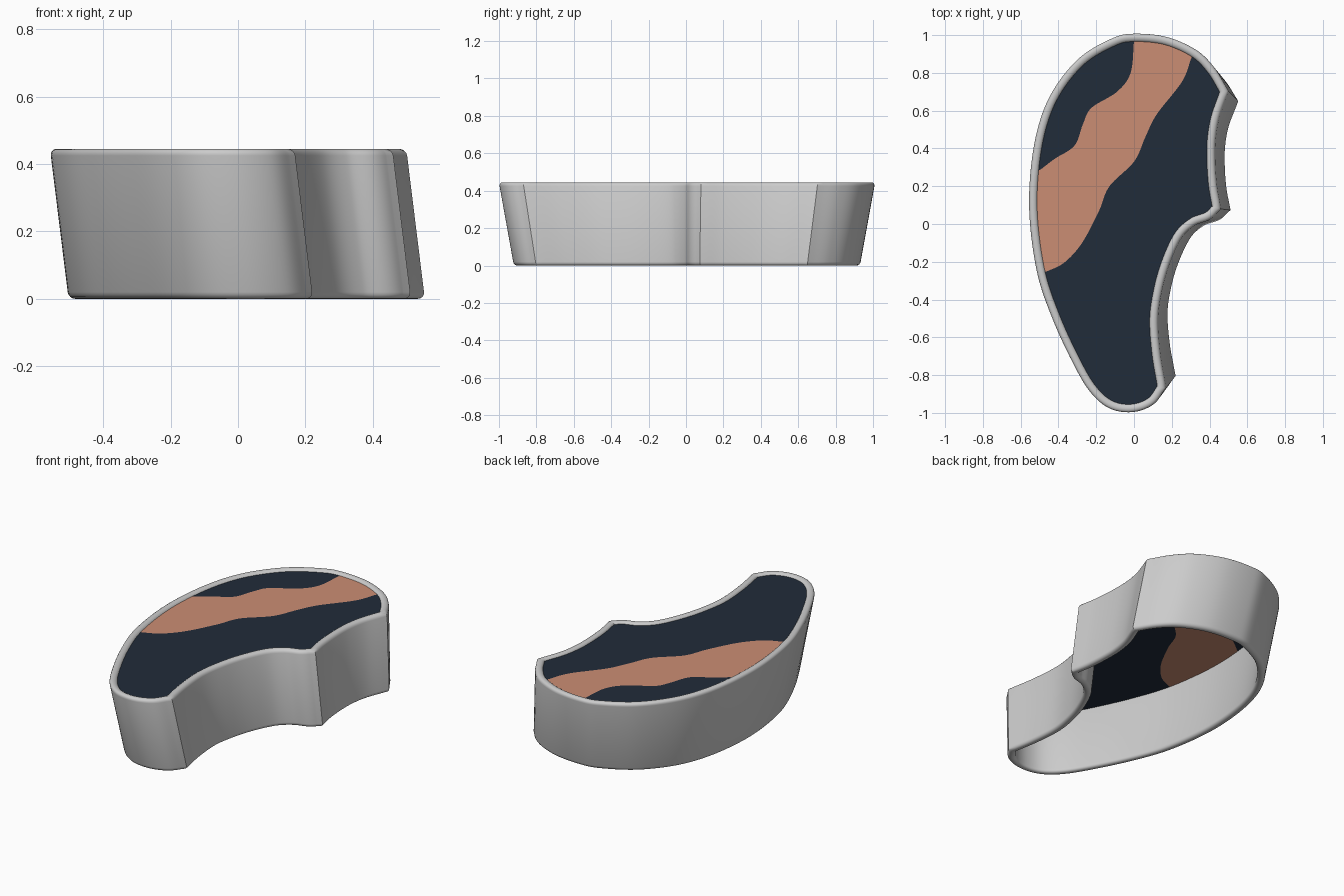
import bpy, bmesh, math
from mathutils import Vector

cube = bpy.data.objects.get("Cube")
if cube:
    bpy.data.objects.remove(cube)

HEIGHT, WALL, ROUND = 0.445, 0.045, 0.02
LEAN, TAPER = 0.055, 0.08          # bottom edge shifts in x and shrinks in y
STEPS = 8


def material(name, colour):
    mat = bpy.data.materials.new(name)
    mat.use_nodes = True
    mat.diffuse_color = (*colour, 1)
    bsdf = mat.node_tree.nodes["Principled BSDF"]
    bsdf.inputs["Base Color"].default_value = (*colour, 1)
    bsdf.inputs["Roughness"].default_value = 0.6
    return mat


grey = material("light grey", (0.6, 0.6, 0.6))
navy = material("navy", (0.015, 0.025, 0.042))
copper = material("copper", (0.6, 0.27, 0.175))


def spline(knots):
    """Smooth curve through all knots, both ends included."""
    k = [Vector(p) for p in knots]
    k = [2 * k[0] - k[1]] + k + [2 * k[-1] - k[-2]]
    points = []
    for a, b, c, d in zip(k, k[1:], k[2:], k[3:]):
        for i in range(STEPS):
            t = i / STEPS
            points.append(b + 0.5 * t * ((c - a) + t * (2 * a - 5 * b + 4 * c - d
                          + t * (3 * (b - c) + d - a))))
    return points + [k[-2]]


def offset(points, distance):
    """Move a clockwise closed outline outwards with mitred corners."""
    moved = []
    for i, p in enumerate(points):
        before = (p - points[i - 1]).normalized()
        after = (points[(i + 1) % len(points)] - p).normalized()
        n1, n2 = Vector((-before.y, before.x)), Vector((-after.y, after.x))
        n = (n1 + n2).normalized()
        moved.append(p + n * distance / max(n.dot(n1), 0.6))
    return moved


def add_object(name, bm, mat):
    bmesh.ops.recalc_face_normals(bm, faces=bm.faces)
    mesh = bpy.data.meshes.new(name)
    bm.to_mesh(mesh)
    bm.free()
    mesh.materials.append(mat)
    obj = bpy.data.objects.new(name, mesh)
    bpy.context.collection.objects.link(obj)
    return obj


# Inner outline: three smooth runs that meet at creased corners
back_notch = [(.45, .7), (.405, .57), (.385, .45), (.383, .33), (.392, .2), (.41, .095)]
front_hollow = [(.41, .095), (.375, .062), (.295, .03), (.215, -.045), (.15, -.18),
                (.105, -.33), (.08, -.5), (.092, -.69), (.12, -.86)]
outer_sweep = [(.12, -.86), (.07, -.925), (-.02, -.955), (-.12, -.935), (-.21, -.85),
               (-.3, -.69), (-.395, -.48), (-.47, -.255), (-.51, .03), (-.505, .28),
               (-.465, .51), (-.39, .69), (-.26, .85), (-.1, .945), (0, .966),
               (.16, .95), (.305, .885), (.39, .8), (.45, .7)]
outline = []
for run in (back_notch, front_hollow, outer_sweep):
    outline += spline(run)[:-1]

# Wall cross-section: rounded upright rectangle as (offset, height)
section = []
for u, z, start in ((WALL - ROUND, HEIGHT - ROUND, 0), (ROUND, HEIGHT - ROUND, 90),
                    (ROUND, ROUND, 180), (WALL - ROUND, ROUND, 270)):
    for i in range(5):
        a = math.radians(start + i * 22.5)
        section.append((u + ROUND * math.cos(a), z + ROUND * math.sin(a)))

# Leaning hollow wall swept round the outline
bm = bmesh.new()
rings = []
for u, z in section:
    t = 1 - z / HEIGHT
    rings.append([bm.verts.new((p.x + LEAN * t, p.y * (1 - TAPER * t), z))
                  for p in offset(outline, u)])
count = len(outline)
for j, ring in enumerate(rings):
    other = rings[(j + 1) % len(rings)]
    for i in range(count):
        k = (i + 1) % count
        bm.faces.new((ring[i], ring[k], other[k], other[i]))
wall = add_object("outer_wall", bm, grey)
bpy.context.view_layer.objects.active = wall
wall.select_set(True)
bpy.ops.object.shade_smooth_by_angle(angle=math.radians(30))
wall.select_set(False)

# Wavy edges of the copper band, both running from the back to the left side
upper_edge = [(0, .966), (-.018, .8), (-.09, .7), (-.225, .615), (-.27, .53),
              (-.315, .415), (-.42, .345), (-.505, .28)]
lower_edge = [(.305, .885), (.255, .755), (.12, .58), (.06, .46), (0, .33), (-.13, .2),
              (-.185, .07), (-.275, -.1), (-.37, -.205), (-.47, -.255)]
plate = offset(outline, 0.008)


def rim_index(point):
    return min(range(count), key=lambda i: (outline[i] - Vector(point)).length)


back_a, left_a = rim_index(upper_edge[0]), rim_index(upper_edge[-1])
back_b, left_b = rim_index(lower_edge[0]), rim_index(lower_edge[-1])
upper, lower = spline(upper_edge)[1:-1], spline(lower_edge)[1:-1]


# Top panel in three fitted pieces
def panel(name, points, mat):
    bm = bmesh.new()
    bm.faces.new([bm.verts.new((p.x, p.y, HEIGHT - 0.012)) for p in reversed(points)])
    bm.normal_update()
    low = bmesh.ops.extrude_face_region(bm, geom=bm.faces[:], use_keep_orig=True)
    for v in low["geom"]:
        if isinstance(v, bmesh.types.BMVert):
            v.co.z -= 0.02
    add_object(name, bm, mat)


panel("corner_panel", plate[left_a:back_a + 1] + upper, navy)
panel("wavy_band", plate[left_b:left_a + 1] + upper[::-1]
      + plate[back_a:back_b + 1] + lower, copper)
panel("main_panel", plate[back_b:] + plate[:left_b + 1] + lower[::-1], navy)
